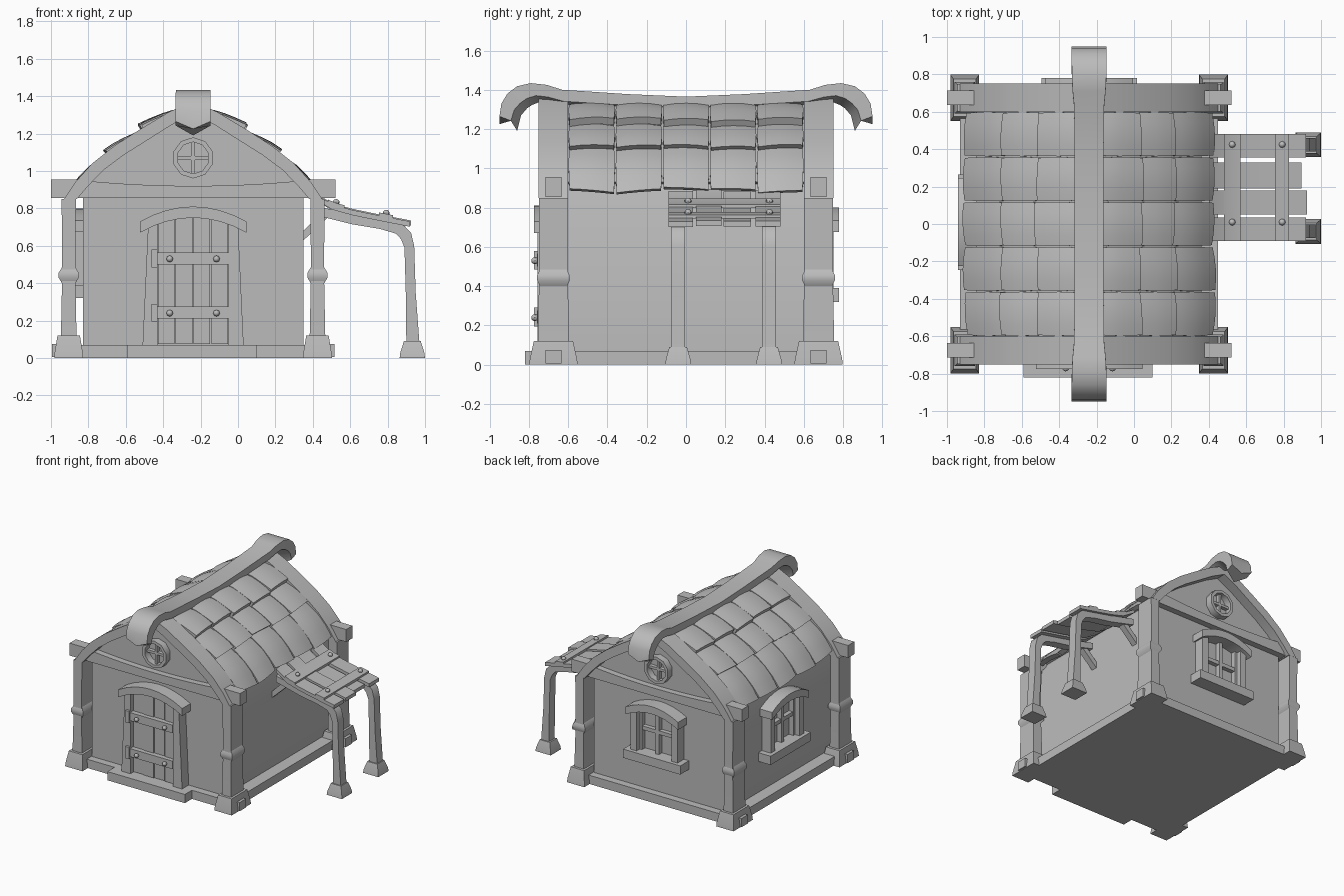
import bpy, bmesh, math, random
from mathutils import Matrix, Vector

if "Cube" in bpy.data.objects:
    bpy.data.objects.remove(bpy.data.objects["Cube"])
random.seed(4)
CX = -0.24                      # centre line of the house
EAVE = 0.85

grey = bpy.data.materials.new("stone_grey")
grey.use_nodes = True
grey.diffuse_color = (0.5, 0.5, 0.5, 1)
grey.node_tree.nodes["Principled BSDF"].inputs["Base Color"].default_value = (0.5, 0.5, 0.5, 1)


def finish(name, bm, place=None):
    bmesh.ops.recalc_face_normals(bm, faces=bm.faces)
    if place:
        bm.transform(place)
    me = bpy.data.meshes.new(name)
    bm.to_mesh(me)
    bm.free()
    me.materials.append(grey)
    me.shade_smooth()
    me.set_sharp_from_angle(angle=math.radians(38))
    ob = bpy.data.objects.new(name, me)
    bpy.context.collection.objects.link(ob)


def loft(name, rings, place=None):
    """Skin between equal rings of points and cap both ends."""
    bm = bmesh.new()
    vs = [[bm.verts.new(p) for p in r] for r in rings]
    n = len(rings[0])
    for a, b in zip(vs, vs[1:]):
        for i in range(n):
            j = (i + 1) % n
            bm.faces.new((a[i], a[j], b[j], b[i]))
    bm.faces.new(vs[0])
    bm.faces.new(vs[-1])
    finish(name, bm, place)


def rect(cx, cy, z, hx, hy):
    return [(cx + a * hx, cy + b * hy, z) for a, b in ((-1, -1), (1, -1), (1, 1), (-1, 1))]


def box(name, x, y, z, place=None):
    c = ((x[0] + x[1]) / 2, (y[0] + y[1]) / 2)
    h = ((x[1] - x[0]) / 2, (y[1] - y[0]) / 2)
    loft(name, [rect(*c, k, *h) for k in z], place)


def column(name, cx, cy, levels):
    loft(name, [rect(cx, cy, *l) for l in levels])


def extrude_y(name, pts, y0, y1, place=None):
    loft(name, [[(x, y, z) for x, z in pts] for y in (y0, y1)], place)


def bolt(name, pos, direction, r=0.018, place=None):
    bm = bmesh.new()
    rot = Vector((0, 0, 1)).rotation_difference(Vector(direction)).to_matrix().to_4x4()
    bmesh.ops.create_uvsphere(bm, u_segments=8, v_segments=6, radius=r,
                              matrix=Matrix.Translation(pos) @ rot)
    finish(name, bm, place)


def along(pts, x):
    """Height of a polyline at x."""
    for (a, za), (b, zb) in zip(pts, pts[1:]):
        if x <= b:
            break
    return za + (zb - za) * (x - a) / (b - a)


# Roof curve, as half widths and heights
CURVE = [(0, 1.375), (.13, 1.315), (.28, 1.225), (.42, 1.135), (.54, 1.04), (.63, .94), (.69, EAVE)]


def offset(p, d):
    v = Vector((p[0], p[1] - .72)).normalized() * d
    return p[0] + v.x, p[1] + v.y


def arch(d):
    half = [offset(p, d) for p in CURVE]
    half[-1] = (half[-1][0], EAVE)
    return [(CX - x, z) for x, z in half[:0:-1]] + [(CX + x, z) for x, z in half]


# House body and base sill
body = [(CX - .59, 0), (CX - .59, .88)] + arch(-.06)[1:-1] + [(CX + .59, .88), (CX + .59, 0)]
extrude_y("house_walls", body, -.67, .67)
box("base_sill", (CX - .69, CX + .69), (-.73, .73), (0, .07))
extrude_y("roof_base", arch(-.03)[1:-1] + arch(-.07)[-2:0:-1], -.61, .61)

# Gable arches, tie beams, round windows
for s, side in ((-1, "front"), (1, "back")):
    extrude_y(side + "_roof_arch", arch(0) + arch(-.07)[::-1], s * .60, s * .75)
    top = [(CX + .6 * k / 5, .92 + .03 * (k / 5) ** 2) for k in range(-5, 6)]
    extrude_y(side + "_tie_beam", [(CX - .6, .855)] + top + [(CX + .6, .855)], s * .64, s * .72)
    ring = [[(CX + r * math.cos(a), s * y, 1.07 + r * math.sin(a))
             for a in [math.pi * (k + .5) / 5 for k in range(10)]]
            for r, y in ((.085, .66), (.11, .66), (.11, .725), (.085, .725), (.085, .66))]
    loft(side + "_round_window_frame", ring)
    box(side + "_round_window_bar", (CX - .085, CX + .085), sorted((s * .66, s * .70)), (1.06, 1.08))
    box(side + "_round_window_post", (CX - .01, CX + .01), sorted((s * .66, s * .70)), (.985, 1.155))

# Corner posts
for sx in (-1, 1):
    for sy in (-1, 1):
        x, y = CX + sx * .665, sy * .675
        tag = ("front" if sy < 0 else "back") + ("_left" if sx > 0 else "_right")
        column(tag + "_post", x, y, [(.1, .042, .08), (.4, .036, .074), (.6, .036, .074), (EAVE, .038, .074)])
        column(tag + "_foot", x, y, [(0, .077, .123), (.03, .075, .12), (.12, .06, .1)])
        column(tag + "_collar", x, y, [(.40, .036, .068), (.43, .054, .083), (.455, .054, .083), (.485, .036, .068)])
        box(tag + "_foot_peg", sorted((x, CX + sx * .755)), (y - .04, y + .04), (.005, .075))
        box(tag + "_beam_end", sorted((CX + sx * .58, CX + sx * .76)), (y - .04, y + .04), (.855, .955))

# Ridge beam with drooping hooks: y, top z, underside y, underside z, half width, corner rise
HOOK = [(0, 1.365, 0, 1.28, .077, 0), (.3, 1.378, .3, 1.29, .077, 0), (.63, 1.40, .62, 1.31, .08, 0),
        (.71, 1.425, .70, 1.33, .088, 0), (.79, 1.434, .75, 1.336, .092, 0), (.86, 1.418, .785, 1.322, .093, 0),
        (.91, 1.38, .81, 1.305, .093, 0), (.94, 1.32, .84, 1.27, .093, .01), (.95, 1.225, .86, 1.19, .093, .04)]
stations = [(-a, b, -c, *rest) for a, b, c, *rest in HOOK[:0:-1]] + HOOK
rings = []
for ty, tz, by, bz, w, rise in stations:
    my, mz = ty + (by - ty) * .65, tz + (bz - tz) * .65 + rise
    rings.append([(CX - w, ty, tz + rise), (CX, ty, tz), (CX + w, ty, tz + rise), (CX + w, my, mz),
                  (CX, by, bz), (CX - w, my, mz)])
loft("ridge_beam", rings)


# Shingles, gently bulged, with the lower edge lifted over the next row
def shingle(name, sx, d0, d1, y0, y1, lift):
    n = 4
    lift += random.uniform(-.004, .006)
    skew = random.uniform(-.007, .007)
    bm = bmesh.new()
    layers = []
    for low in (0, 1):
        grid = []
        for i in range(n + 1):
            t = i / n
            row = []
            for j in range(n + 1):
                u = j / n * 2 - 1
                dx = d0 + (d1 - d0) * t + skew * u * t
                bulge = .010 * (1 - u * u) + .005 * (1 - (2 * t - 1) ** 2)
                d = -.022 + (lift + .022) * t + bulge - low * .04
                px, pz = offset((dx, along(CURVE, dx)), d)
                y = (y0 + y1) / 2 + u * (y1 - y0) / 2 * (.96 + .04 * math.sin(math.pi * t))
                row.append(bm.verts.new((CX + sx * px, y, pz)))
            grid.append(row)
        layers.append(grid)
        for i in range(n):
            for j in range(n):
                bm.faces.new((grid[i][j], grid[i + 1][j], grid[i + 1][j + 1], grid[i][j + 1]))
    rim = ([(0, j) for j in range(n)] + [(i, n) for i in range(n)]
           + [(n, j) for j in range(n, 0, -1)] + [(i, 0) for i in range(n, 0, -1)])
    a, b = layers
    for (i, j), (k, m) in zip(rim, rim[1:] + rim[:1]):
        bm.faces.new((a[i][j], a[k][m], b[k][m], b[i][j]))
    finish(name, bm)


for sx, side in ((-1, "right"), (1, "left")):
    for row, (d0, d1, lift) in enumerate(((.06, .275, .018), (.26, .46, .006), (.44, .665, -.004))):
        for c in range(5):
            y0 = -.6 + c * .24
            shingle(f"{side}_shingle_{row}_{c}", sx, d0, d1 + random.uniform(-.012, .006),
                    y0 + .002, y0 + .238, lift)


# Openings are built facing -y around x = 0 with the wall at y = 0
def lintel(name, half, z_end, z_top, thick, depth, place):
    pts = [(half * k / 4, z_end + (z_top - z_end) * (1 - (k / 4) ** 2)) for k in range(-4, 5)]
    extrude_y(name, pts + [(x, z - thick) for x, z in reversed(pts)], -depth, .02, place)


def window(name, place):
    box(name + "_sill", (-.255, .255), (-.11, .02), (.32, .39), place)
    lintel(name + "_lintel", .235, .735, .80, .06, .11, place)
    for s in (-1, 1):
        box(name + "_jamb", sorted((s * .155, s * .21)), (-.08, .02), (.39, .71), place)
        box(name + "_side_bar", sorted((s * .135, s * .155)), (-.04, .02), (.39, .73), place)
    box(name + "_mullion", (-.015, .015), (-.04, .02), (.39, .75), place)
    box(name + "_crossbar", (-.155, .155), (-.035, .02), (.55, .58), place)


window("back_window", Matrix.Translation((CX, .67, 0)) @ Matrix.Rotation(math.pi, 4, "Z"))
window("right_window", Matrix.Translation((CX - .59, .01, 0)) @ Matrix.Rotation(-math.pi / 2, 4, "Z"))

# Door
door = Matrix.Translation((CX, -.67, 0))
box("door_step", (-.35, .34), (-.15, .02), (0, .07), door)
lintel("door_lintel", .285, .73, .81, .06, .105, door)
for s in (-1, 1):
    extrude_y("door_jamb", [(s * .19, .07), (s * .27, .07), (s * .24, .72), (s * .19, .74)], -.085, .02, door)
for k in range(4):
    x = -.19 + k * .095
    tops = [.765 - 1.1 * e * e for e in (x, x + .09)]
    extrude_y("door_plank", [(x + .002, .075), (x + .091, .075), (x + .091, tops[1]), (x + .002, tops[0])],
              -.05 - .006 * (k % 2), .02, door)
for z in (.21, .50):
    box("door_strap", (-.215, .19), (-.09, -.04), (z, z + .065), door)
    box("door_hinge", (-.222, -.19), (-.105, -.04), (z - .015, z + .08), door)
    for x in (-.125, .125):
        bolt("door_bolt", (x, -.10, z + .03), (0, -1, 0), place=door)

# Side canopy planks, following a gentle sag
SAG = [(.40, .885), (.46, .84), (.53, .81), (.64, .785), (.78, .757), (.92, .73)]


def canopy_board(name, x0, x1, y0, y1, rise, thick, steps=5):
    xs = [x0 + (x1 - x0) * k / steps for k in range(steps + 1)]
    pts = [(x, along(SAG, x) + rise) for x in xs]
    extrude_y(name, pts + [(x, z - thick) for x, z in reversed(pts)], y0, y1)


for y0, y1, x1, rise in ((-.09, .035, .92, 0), (.05, .18, .925, .006), (.19, .33, .895, -.004), (.355, .48, .92, .002)):
    canopy_board("canopy_plank", .40, x1, y0, y1, rise, .028)
for x0, x1 in ((.48, .57), (.755, .83)):
    canopy_board("canopy_batten", x0, x1, -.09, .48, .016, .02, 2)
    for y in (.01, .425):
        xm = (x0 + x1) / 2
        bolt("canopy_bolt", (xm, y, along(SAG, xm) + .02), (0, 0, 1))

# Bent canopy posts, feet and braces: outer and inner edge of the bend
BEND = [(.97, .08, .90, .08), (.95, .35, .897, .35), (.942, .60, .89, .59), (.925, .67, .872, .635),
        (.88, .715, .845, .665), (.78, .74, .76, .69), (.62, .765, .61, .715), (.39, .82, .39, .77)]
for y in (-.04, .423):
    loft("canopy_post", [[(a, y - .036, b), (a, y + .036, b), (c, y + .036, d), (c, y - .036, d)]
                         for a, b, c, d in BEND])
    column("canopy_foot", .932, y, [(0, .068, .066), (.03, .064, .062), (.09, .045, .045)])
    extrude_y("canopy_brace", [(.34, .62), (.34, .67), (.44, .77), (.48, .75)], y - .025, y + .025)
